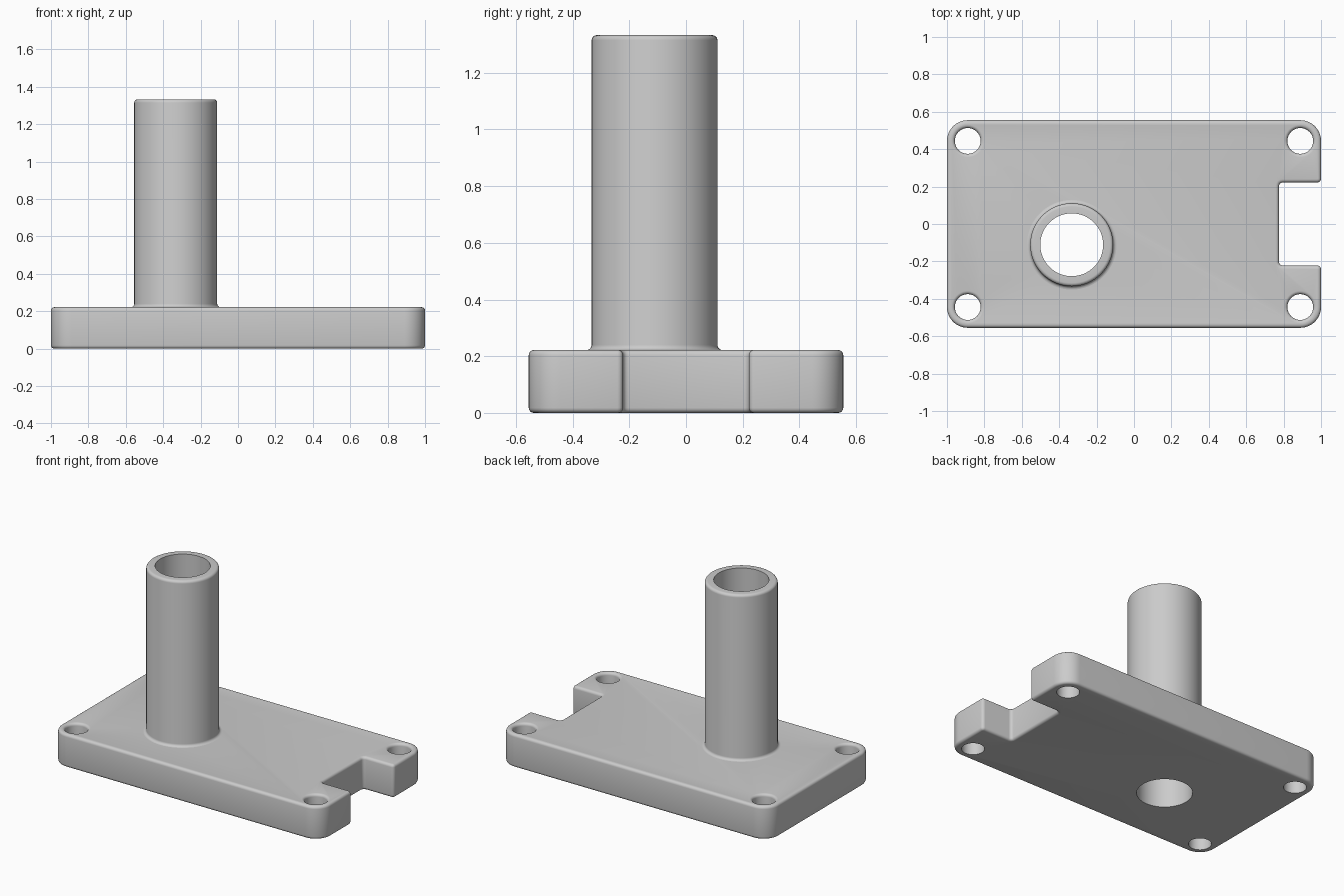
import bpy
import bmesh
from math import sin, cos, pi, radians

if "Cube" in bpy.data.objects:
    bpy.data.objects.remove(bpy.data.objects["Cube"])

THICK, TOP = 0.222, 1.333
HALF_X, HALF_Y = 1.0, 0.555
ROUND = 0.018
TUBE_X, TUBE_Y, OUTER, BORE = -0.333, -0.111, 0.222, 0.168

grey = bpy.data.materials.new("plain grey")
grey.use_nodes = True
grey.diffuse_color = (0.6, 0.6, 0.6, 1)
grey.node_tree.nodes["Principled BSDF"].inputs["Base Color"].default_value = (0.6, 0.6, 0.6, 1)


def add_object(name, bm):
    bmesh.ops.recalc_face_normals(bm, faces=bm.faces[:])
    mesh = bpy.data.meshes.new(name)
    bm.to_mesh(mesh)
    bm.free()
    mesh.materials.append(grey)
    obj = bpy.data.objects.new(name, mesh)
    bpy.context.collection.objects.link(obj)
    return obj


def arc(r, z, radius, start, end, steps=5):
    """Quarter-round points in a lathe profile, angles in degrees."""
    angles = [radians(start + (end - start) * i / steps) for i in range(steps + 1)]
    return [(r + radius * cos(a), z + radius * sin(a)) for a in angles]


def lathe(name, profile, x, y, sides=64, closed=False):
    """Turn a profile of (radius, height) points around the vertical axis."""
    bm = bmesh.new()
    rings = []
    for r, z in profile:
        rings.append([bm.verts.new((x + r * cos(2 * pi * i / sides),
                                    y + r * sin(2 * pi * i / sides), z))
                      for i in range(sides)])
    for low, high in zip(rings, rings[1:]):
        for i in range(sides):
            j = (i + 1) % sides
            bm.faces.new((low[i], low[j], high[j], high[i]))
    if closed:
        bm.faces.new(rings[0])
        bm.faces.new(rings[-1])
    return add_object(name, bm)


def smooth(obj):
    bpy.ops.object.select_all(action='DESELECT')
    obj.select_set(True)
    bpy.context.view_layer.objects.active = obj
    bpy.ops.object.shade_smooth_by_angle(angle=radians(30))


# Base plate: notched outline, raised and rounded
NOTCH_X, NOTCH_Y = 0.775, 0.222
upper = [(HALF_X, NOTCH_Y), (HALF_X, HALF_Y), (-HALF_X, HALF_Y)]
outline = [(NOTCH_X, NOTCH_Y)] + upper
outline += [(x, -y) for x, y in reversed(outline)]
bm = bmesh.new()
face = bm.faces.new([bm.verts.new((x, y, 0)) for x, y in outline])
raised = bmesh.ops.extrude_face_region(bm, geom=[face])["geom"]
bmesh.ops.translate(bm, vec=(0, 0, THICK),
                    verts=[v for v in raised if isinstance(v, bmesh.types.BMVert)])
bmesh.ops.recalc_face_normals(bm, faces=bm.faces[:])


def upright(e):
    a, b = e.verts
    return abs(a.co.z - b.co.z) > 0.1


def at_corner(e):
    return abs(e.verts[0].co.y) > HALF_Y - 0.01


def bevel(edges, size, steps):
    bmesh.ops.bevel(bm, geom=edges, offset=size, offset_type='OFFSET',
                    segments=steps, profile=0.5, affect='EDGES')


bevel([e for e in bm.edges if upright(e) and at_corner(e)], 0.111, 12)
bevel([e for e in bm.edges if upright(e) and abs(e.verts[0].co.y) < NOTCH_Y + 0.01], 0.02, 4)
bevel([e for e in bm.edges if not upright(e)], ROUND, 4)
plate = add_object("base_plate", bm)

# Cutters: four screw holes with rounded upper rims, and the bore
HOLE = 0.069
hole_profile = [(HOLE, -0.1)] + arc(HOLE + ROUND, THICK - ROUND, ROUND, 180, 90)
hole_profile.append((HOLE + ROUND, THICK + 0.1))
cutters = [lathe("screw_hole_cutter", hole_profile, sx * 0.889, sy * 0.444, 40, True)
           for sx in (-1, 1) for sy in (-1, 1)]
cutters.append(lathe("bore_cutter", [(BORE, -0.1), (BORE, THICK + 0.1)],
                     TUBE_X, TUBE_Y, 64, True))
for cutter in cutters:
    mod = plate.modifiers.new("cut", 'BOOLEAN')
    mod.operation = 'DIFFERENCE'
    mod.solver = 'EXACT'
    mod.object = cutter
    bpy.context.view_layer.objects.active = plate
    bpy.ops.object.modifier_apply(modifier=mod.name)
    bpy.data.objects.remove(cutter)

# Hollow post with a rounded rim and a small fillet at its foot
profile = [(BORE, THICK), (BORE, TOP)]
profile += arc(OUTER - ROUND, TOP - ROUND, ROUND, 90, 0)
profile += arc(OUTER + ROUND, THICK + ROUND, ROUND, 180, 270)
profile.append(profile[0])
post = lathe("hollow_post", profile, TUBE_X, TUBE_Y)
bm = bmesh.new()
bm.from_mesh(post.data)
bmesh.ops.remove_doubles(bm, verts=bm.verts[:], dist=1e-5)
bmesh.ops.recalc_face_normals(bm, faces=bm.faces[:])
bm.to_mesh(post.data)
bm.free()

for obj in (plate, post):
    smooth(obj)
